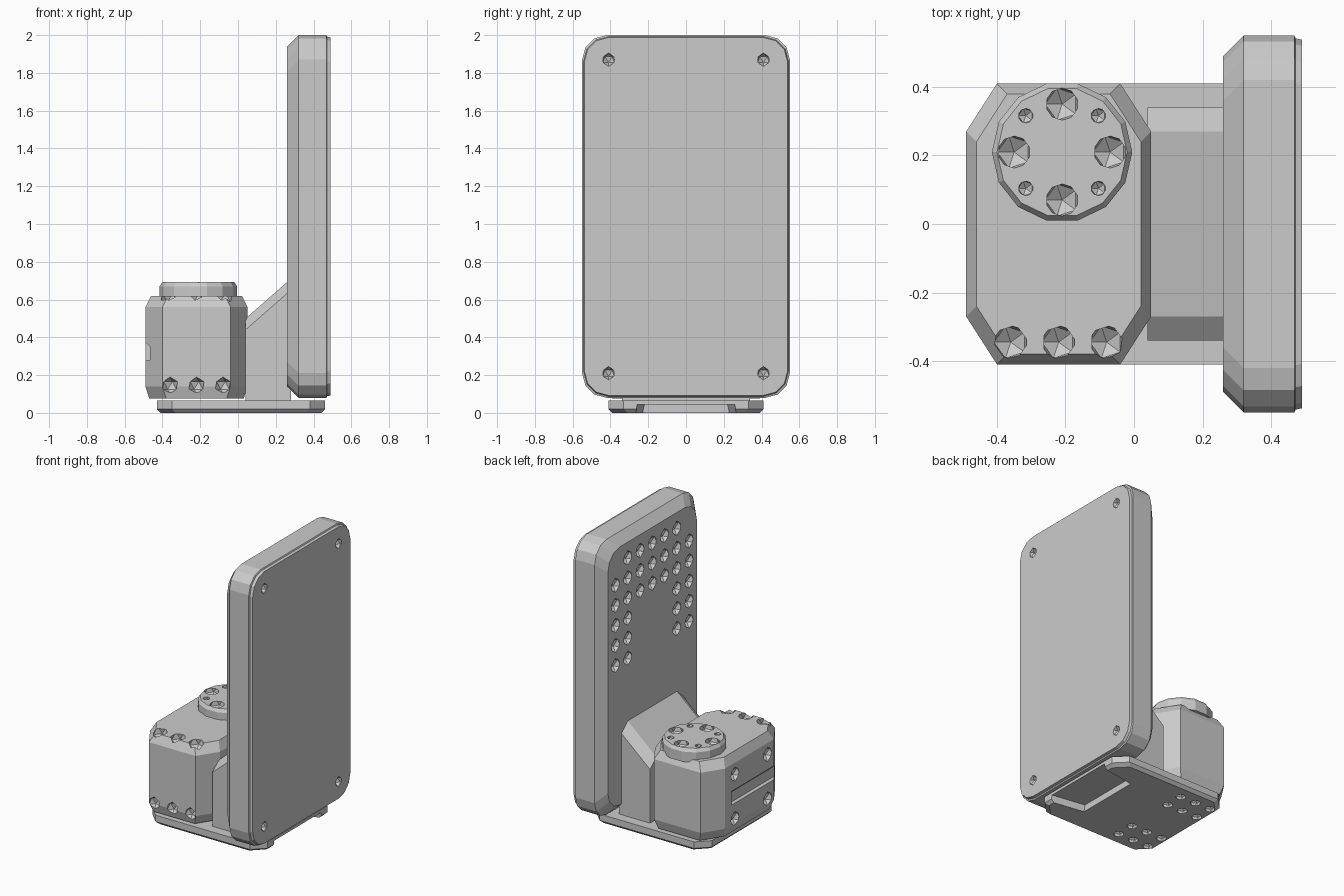
import bpy, bmesh, math
from mathutils import Matrix, Vector

cube = bpy.data.objects.get("Cube")
if cube:
    bpy.data.objects.remove(cube, do_unlink=True)

grey = bpy.data.materials.new("plain_grey")
grey.use_nodes = True
grey.diffuse_color = (0.6, 0.6, 0.6, 1)
grey.node_tree.nodes["Principled BSDF"].inputs["Base Color"].default_value = grey.diffuse_color


def finish(name, bm):
    bmesh.ops.recalc_face_normals(bm, faces=bm.faces)
    mesh = bpy.data.meshes.new(name)
    bm.to_mesh(mesh)
    bm.free()
    mesh.materials.append(grey)
    obj = bpy.data.objects.new(name, mesh)
    bpy.context.collection.objects.link(obj)
    return obj


def add_loft(bm, rings):
    loops = [[bm.verts.new(p) for p in ring] for ring in rings]
    n = len(loops[0])
    for a, b in zip(loops, loops[1:]):
        for i in range(n):
            j = (i + 1) % n
            bm.faces.new((a[i], a[j], b[j], b[i]))
    bm.faces.new(loops[0][::-1])
    bm.faces.new(loops[-1])


def loft(name, rings):
    bm = bmesh.new()
    add_loft(bm, rings)
    return finish(name, bm)


def corner_rect(hu, hv, ru, rv, steps):
    """Rectangle outline whose corners are elliptical arcs of a few steps."""
    points = []
    for q, (su, sv) in enumerate(((1, 1), (-1, 1), (-1, -1), (1, -1))):
        for k in range(steps + 1):
            a = math.pi / 2 * (q + k / steps)
            points.append((su * (hu - ru) + ru * math.cos(a),
                           sv * (hv - rv) + rv * math.sin(a)))
    return points


def carve(obj, pits=(), blocks=()):
    """Cut faceted pits (centre, radius) and lofted blocks out of a part."""
    bm = bmesh.new()
    for centre, radius in pits:
        bmesh.ops.create_icosphere(bm, subdivisions=1, radius=radius,
                                   matrix=Matrix.Translation(centre))
    for rings in blocks:
        add_loft(bm, rings)
    cutter = finish("cutter", bm)
    cutter.hide_render = True
    mod = obj.modifiers.new("carve", 'BOOLEAN')
    mod.operation = 'DIFFERENCE'
    mod.solver = 'EXACT'
    mod.object = cutter
    bpy.context.view_layer.update()
    graph = bpy.context.evaluated_depsgraph_get()
    mesh = bpy.data.meshes.new_from_object(obj.evaluated_get(graph))
    obj.modifiers.clear()
    obj.data = mesh
    bpy.data.objects.remove(cutter, do_unlink=True)


# Base plate with an open recess and two groups of pits underneath
base = loft("base_plate", [
    [(0.015 + u, v, z) for u, v in corner_rect(0.445 - inset, 0.41 - inset, 0.08, 0.08, 1)]
    for z, inset in ((0, 0.02), (0.02, 0), (0.065, 0))])
recess = [[(0.22, -w, z), (0.6, -w - 0.06, z), (0.6, w + 0.06, z), (0.22, w, z)]
          for z, w in ((-0.1, 0.25), (0.045, 0.22))]
under_pits = [((-0.25 + 0.12 * i, side * (0.24 + 0.065 * j), 0), 0.038)
              for side in (-1, 1) for i in (-1, 0, 1) for j in (-1, 1)]
carve(base, under_pits, [recess])

# Tall upright panel with bevelled inner rim and thin outer plate
panel = loft("upright_panel", [
    [(x, u, 1.04 + v) for u, v in corner_rect(0.55 - inset, 0.96 - inset, 0.13, 0.13, 3)]
    for x, inset in ((0.26, 0.06), (0.32, 0), (0.468, 0), (0.472, 0.008), (0.49, 0.012))])
panel_pits = []
for row in range(6):
    for col in range(-3, 4):
        at_corner = row == 0 and abs(col) == 3
        if not at_corner and (row < 3 or abs(col) > 1):
            panel_pits.append(((0.26, 0.135 * col, 1.83 - 0.14 * row), 0.05))
screw_pits = [((0.49, y, z), 0.036) for y in (-0.41, 0.41) for z in (0.21, 1.87)]
carve(panel, panel_pits + screw_pits)

# Sloped support joining the block to the panel
loft("sloped_support", [
    [(x, -0.34, 0.06), (x, 0.34, 0.06), (x, 0.34, top - 0.06),
     (x, 0.27, top), (x, -0.27, top), (x, -0.34, top - 0.06)]
    for x, top in ((0.04, 0.5), (0.28, 0.71))])

# Chamfered block with a side groove and rows of pits
block = loft("chamfered_block", [
    [(-0.22 + u, v, z) for u, v in corner_rect(0.27 - inset, 0.41 - inset, 0.09, 0.14, 1)]
    for z, inset in ((0.075, 0.02), (0.14, 0), (0.56, 0), (0.62, 0.03))])
groove = [[(-0.6, y, 0.27), (-0.465, y, 0.28), (-0.465, y, 0.35), (-0.6, y, 0.48)]
          for y in (-0.5, 0.2)]
block_pits = []
for x in (-0.36, -0.22, -0.08):
    block_pits += [((x, -0.345, 0.61), 0.055), ((x, -0.41, 0.145), 0.045)]
block_pits += [((-0.49, y, z), 0.05) for y in (-0.2, 0.16) for z in (0.17, 0.48)]
carve(block, block_pits, [groove])


# Round knob with sockets around its top
def around(radius, angle, z):
    return Vector((-0.21 + radius * math.cos(angle), 0.21 + radius * math.sin(angle), z))


knob = loft("round_knob", [
    [around(r, math.tau * i / 14, z) for i in range(14)]
    for z, r in ((0.6, 0.205), (0.67, 0.205), (0.692, 0.19))])
sockets = []
for i in range(4):
    sockets += [(around(0.14, i * math.pi / 2, 0.69), 0.055),
                (around(0.15, (i + 0.5) * math.pi / 2, 0.69), 0.025)]
carve(knob, sockets)
